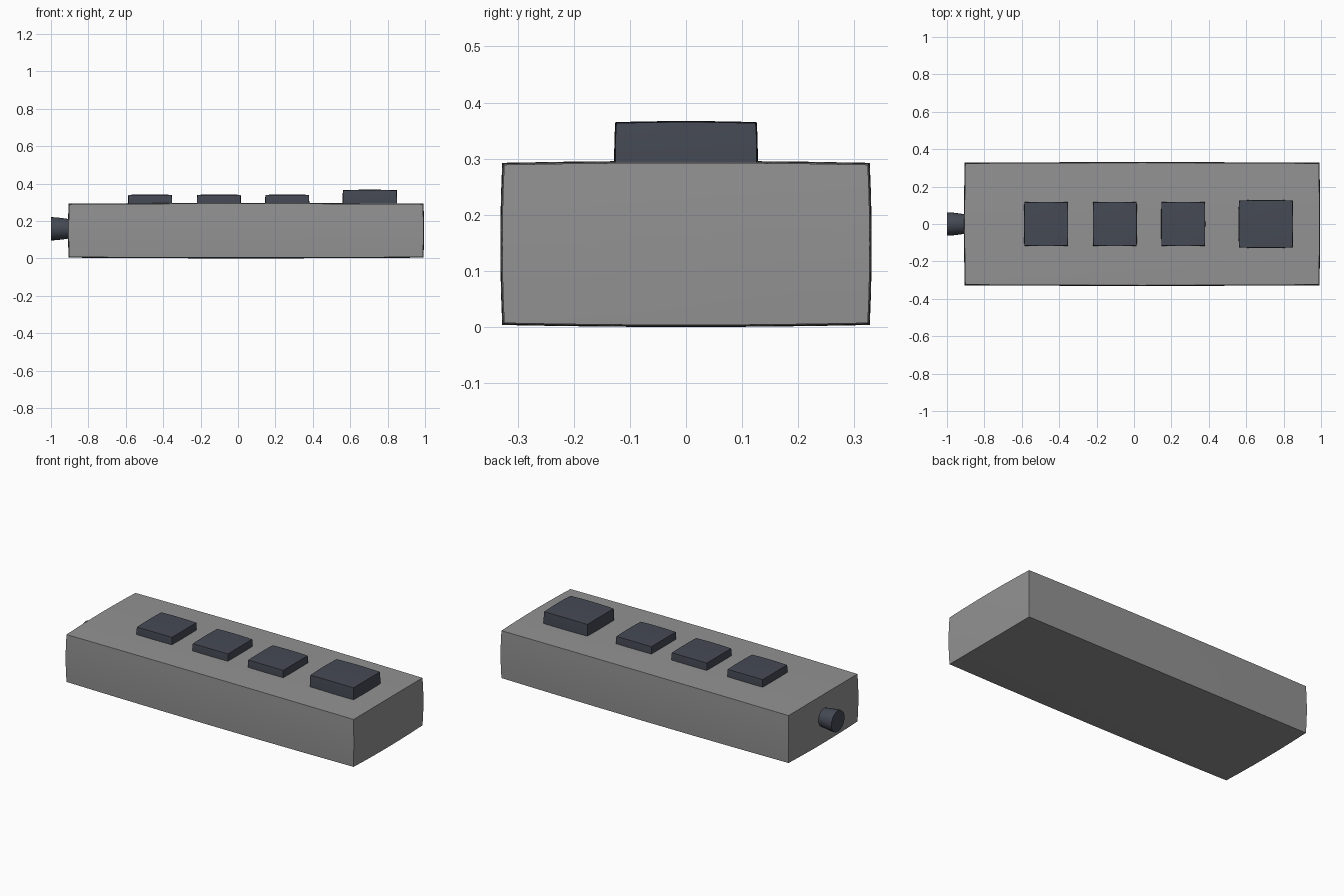
import bpy, bmesh, math
from mathutils import Matrix, Vector

if "Cube" in bpy.data.objects:
    bpy.data.objects.remove(bpy.data.objects["Cube"])


def material(name, rgb):
    m = bpy.data.materials.new(name)
    m.diffuse_color = (*rgb, 1)
    m.use_nodes = True
    m.node_tree.nodes["Principled BSDF"].inputs["Base Color"].default_value = m.diffuse_color
    return m


GREY = material("casing grey", (0.29, 0.29, 0.29))
SLATE = material("slate", (0.06, 0.068, 0.09))


def finish(bm, name, mat):
    me = bpy.data.meshes.new(name)
    bm.normal_update()
    bm.to_mesh(me)
    bm.free()
    me.materials.append(mat)
    ob = bpy.data.objects.new(name, me)
    bpy.context.collection.objects.link(ob)
    bpy.ops.object.select_all(action='DESELECT')
    ob.select_set(True)
    bpy.context.view_layer.objects.active = ob
    bpy.ops.object.shade_smooth_by_angle(angle=math.radians(30))
    return ob


def pillow_box(name, centre, half, bulge, mat):
    """Box whose faces swell slightly; half is the overall half size."""
    bm = bmesh.new()
    bmesh.ops.create_cube(bm, size=2)
    bmesh.ops.subdivide_edges(bm, edges=bm.edges[:], cuts=5, use_grid_fill=True)
    for v in bm.verts:
        u = v.co.copy()
        for i in range(3):
            j, k = (i + 1) % 3, (i + 2) % 3
            swell = 1 - (u[j] ** 2 + u[k] ** 2) / 2
            v.co[i] = centre[i] + u[i] * (half[i] - bulge * (1 - swell))
    return finish(bm, name, mat)


# Casing
pillow_box("casing", (0.043, 0, 0.148), (0.952, 0.331, 0.148), 0.007, GREY)

# Row of three small buttons, then the large one
for n, x in enumerate((-0.47, -0.102, 0.263)):
    pillow_box(f"small_button_{n + 1}", (x, 0, 0.301), (0.118, 0.118, 0.04), 0.003, SLATE)
pillow_box("large_button", (0.705, 0, 0.307), (0.146, 0.128, 0.06), 0.004, SLATE)

# Round socket on the left end, flaring outward
bm = bmesh.new()
sides = 24
rings = []
for x, r in ((-1.0, 0.062), (-0.97, 0.061), (-0.93, 0.056), (-0.89, 0.05)):
    rings.append([bm.verts.new((x, r * math.cos(a), 0.158 + r * math.sin(a)))
                  for a in (2 * math.pi * i / sides for i in range(sides))])
for a, b in zip(rings, rings[1:]):
    for i in range(sides):
        j = (i + 1) % sides
        bm.faces.new((a[i], a[j], b[j], b[i]))
bm.faces.new(rings[0])
bm.faces.new(rings[-1])
bmesh.ops.recalc_face_normals(bm, faces=bm.faces[:])
finish(bm, "jack_socket", SLATE)
